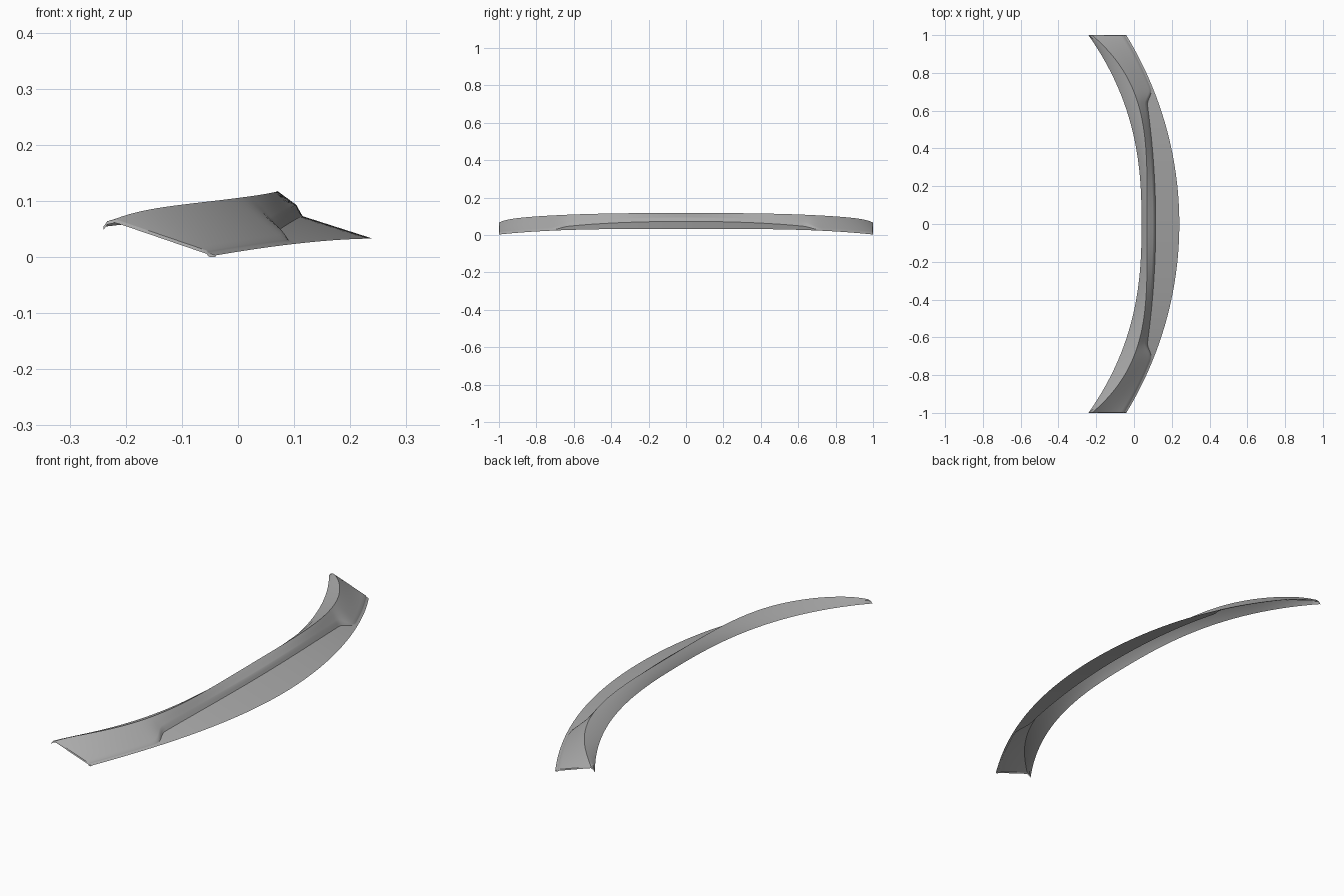
import bpy
import bmesh
import math

cube = bpy.data.objects.get("Cube")
if cube:
    bpy.data.objects.remove(cube, do_unlink=True)

grey = bpy.data.materials.new("mid grey")
grey.use_nodes = True
grey.diffuse_color = (0.4, 0.4, 0.4, 1)
grey.node_tree.nodes["Principled BSDF"].inputs["Base Color"].default_value = (0.4, 0.4, 0.4, 1)


def smoothstep(a, b, t):
    t = max(0, min(1, (t - a) / (b - a)))
    return t * t * (3 - 2 * t)


def mix(p, q, t):
    return tuple(a + (b - a) * t for a, b in zip(p, q))


def section(y):
    """Profile from the hanging inner lip over the crest to the outer edge."""
    t = abs(y)
    radius = 1.926
    outer = (0.24 - radius + math.sqrt(radius ** 2 - t * t), 0.033 - 0.03 * t ** 3.5)
    lip = (0.04 - 0.28 * t ** 2.5, 0.075 - 0.021 * t ** 4)
    crest = (0.07 - 0.29 * t ** 4, 0.118 - 0.035 * t ** 3 - 0.015 * t ** 24)

    # The lower panel narrows to a thin rim near both tips
    tip = smoothstep(0.63, 0.725, t)
    base_x = (0.115 - 0.11 * t * t) * (1 - tip) + (outer[0] - 0.012) * tip
    base = (base_x, outer[1] + 0.32 * (outer[0] - base_x))
    step = mix((base[0] - 0.011, base[1] + 0.02), (base[0] - 0.004, base[1] + 0.005), tip)

    # Slightly bulged lip and a softly rounded crest
    mid = mix(lip, crest, 0.5)
    return [lip, (mid[0] - 0.003, mid[1] + 0.003), mix(lip, crest, 0.9),
            (crest[0], crest[1] - 0.0005), mix(crest, step, 0.08),
            mix(crest, step, 0.5), mix(crest, step, 0.9), step,
            mix(step, base, 0.5), base, mix(base, outer, 0.5), outer]


# Lofted shell, with rows packed closer toward the tips
bm = bmesh.new()
rows = []
count = 160
for i in range(count + 1):
    y = math.sin((i / count - 0.5) * math.pi)
    rows.append([bm.verts.new((x, y * 0.998, z)) for x, z in section(y)])

# Small folded flange at each tip
for row, side in ((rows[0], -1), (rows[-1], 1)):
    fold = [bm.verts.new((v.co.x, side, max(0, v.co.z - 0.006))) for v in row]
    if side < 0:
        rows.insert(0, fold)
    else:
        rows.append(fold)

for a, b in zip(rows, rows[1:]):
    for j in range(len(a) - 1):
        bm.faces.new((a[j], a[j + 1], b[j + 1], b[j]))

low = min(v.co.z for v in bm.verts)
for v in bm.verts:
    v.co.z -= low

mesh = bpy.data.meshes.new("curved_trim")
bm.to_mesh(mesh)
bm.free()
mesh.materials.append(grey)
shell = bpy.data.objects.new("curved_trim", mesh)
bpy.context.collection.objects.link(shell)
bpy.context.view_layer.objects.active = shell
shell.select_set(True)
bpy.ops.object.shade_smooth_by_angle(angle=math.radians(35))
